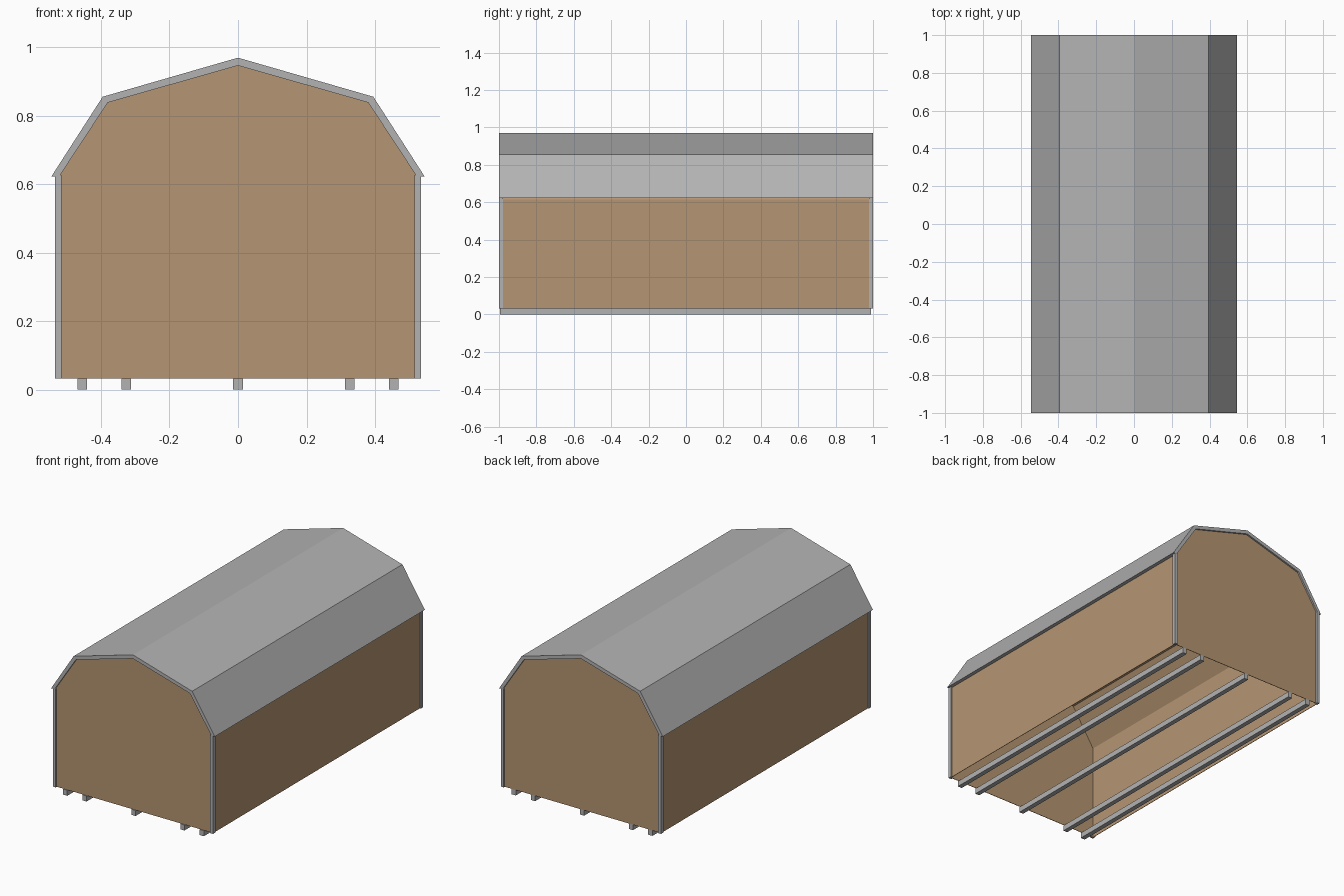
import bpy, bmesh

if "Cube" in bpy.data.objects:
    bpy.data.objects.remove(bpy.data.objects["Cube"])

def material(name, rgb):
    m = bpy.data.materials.new(name)
    m.diffuse_color = (*rgb, 1)
    m.use_nodes = True
    m.node_tree.nodes["Principled BSDF"].inputs["Base Color"].default_value = m.diffuse_color
    return m

GREY = material("grey_metal", (0.45, 0.45, 0.45))
TAN = material("tan_siding", (0.46, 0.30, 0.168))

def finish(name, bm, mat):
    bmesh.ops.recalc_face_normals(bm, faces=bm.faces)
    me = bpy.data.meshes.new(name)
    bm.to_mesh(me)
    bm.free()
    me.materials.append(mat)
    ob = bpy.data.objects.new(name, me)
    bpy.context.collection.objects.link(ob)
    return ob

def box(name, lo, hi, mat):
    bm = bmesh.new()
    bmesh.ops.create_cube(bm, size=1)
    for v in bm.verts:
        v.co = [(a + b) / 2 + c * (b - a) for a, b, c in zip(lo, hi, v.co)]
    return finish(name, bm, mat)

def extrude_profile(name, pts, y0, y1, mat, open_bottom=False):
    """Extrude a closed x-z outline along y; optionally drop the bottom face."""
    bm = bmesh.new()
    face = bm.faces.new([bm.verts.new((x, y0, z)) for x, z in pts])
    ext = bmesh.ops.extrude_face_region(bm, geom=[face], use_keep_orig=True)
    for g in ext["geom"]:
        if isinstance(g, bmesh.types.BMVert):
            g.co.y = y1
    if open_bottom:
        low = min(z for _, z in pts) + 1e-4
        bmesh.ops.delete(bm, geom=[f for f in bm.faces if all(v.co.z < low for v in f.verts)],
                         context='FACES_ONLY')
    return finish(name, bm, mat)

def mirrored(half):
    """Right half of an outline, ending on the ridge, completed on the left."""
    return half + [(-x, z) for x, z in reversed(half[:-1])]

FLOOR, EAVE = 0.033, 0.622

# Hollow siding shell, open underneath
inner = mirrored([(0.528, FLOOR), (0.528, 0.615), (0.381, 0.838), (0, 0.946)])
shell = extrude_profile("siding_shell", inner, -0.99, 0.99, TAN, open_bottom=True)
sol = shell.modifiers.new("thickness", 'SOLIDIFY')
sol.thickness = 0.004
sol.offset = -1

# Gambrel roof slab
outer = mirrored([(0.545, EAVE), (0.395, 0.855), (0, 0.969)])
under = mirrored([(0.522, EAVE), (0.38, 0.838), (0, 0.946)])
extrude_profile("gambrel_roof", outer + under[::-1], -1, 1, GREY)

# L-shaped corner trim, two plates per corner
for sx, side in ((-1, "left"), (1, "right")):
    for sy, end in ((-1, "front"), (1, "back")):
        for part, (xa, ya) in (("side", (0.528, 0.978)), ("end", (0.515, 0.99))):
            xs = sorted((sx * xa, sx * 0.534))
            ys = sorted((sy * ya, sy * 1.0))
            box(f"{end}_{side}_corner_trim_{part}", (xs[0], ys[0], FLOOR),
                (xs[1], ys[1], EAVE + 0.004), GREY)

# Floor skids
for i, x in enumerate((-0.455, -0.326, 0, 0.326, 0.455)):
    box(f"skid_{i + 1}", (x - 0.014, -0.995, 0), (x + 0.014, 0.99, FLOOR), GREY)
